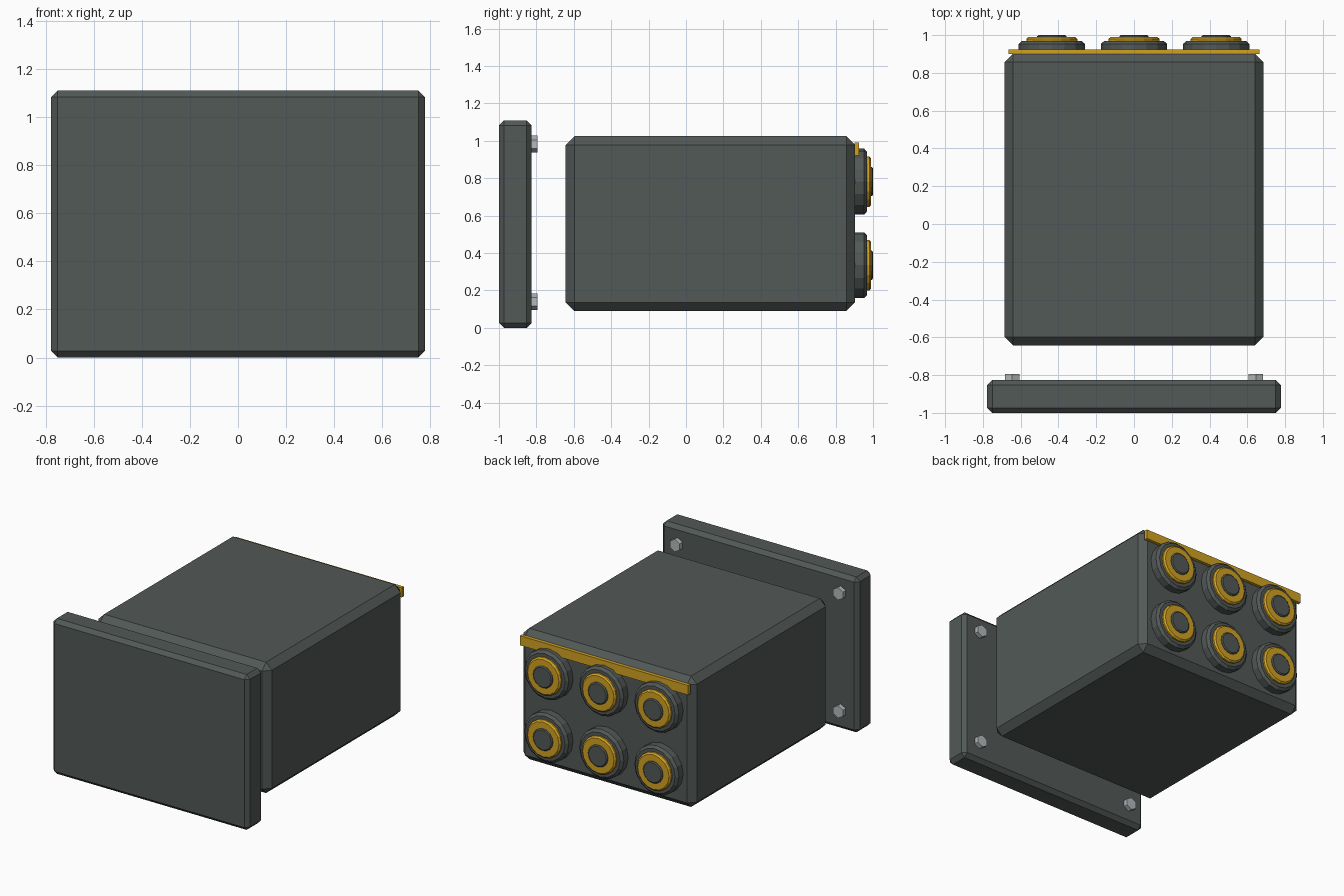
import bpy
import math

if "Cube" in bpy.data.objects:
    bpy.data.objects.remove(bpy.data.objects["Cube"], do_unlink=True)


def material(name, colour):
    mat = bpy.data.materials.new(name)
    mat.use_nodes = True
    mat.diffuse_color = (*colour, 1)
    mat.node_tree.nodes["Principled BSDF"].inputs["Base Color"].default_value = (*colour, 1)
    return mat


dark = material("dark grey", (0.085, 0.1, 0.094))
gold = material("gold yellow", (0.64, 0.36, 0.015))
steel = material("light steel", (0.46, 0.48, 0.5))


def add_mesh(name, verts, faces, mat):
    mesh = bpy.data.meshes.new(name)
    mesh.from_pydata(verts, [], faces)
    mesh.materials.append(mat)
    obj = bpy.data.objects.new(name, mesh)
    bpy.context.collection.objects.link(obj)
    return obj


def box(name, low, high, mat, bevel=0):
    bpy.ops.mesh.primitive_cube_add(size=1)
    obj = bpy.context.object
    obj.name = name
    obj.location = [(a + b) / 2 for a, b in zip(low, high)]
    obj.scale = [b - a for a, b in zip(low, high)]
    bpy.ops.object.transform_apply(location=False, rotation=False, scale=True)
    obj.data.materials.append(mat)
    if bevel:
        mod = obj.modifiers.new("chamfer", "BEVEL")
        mod.width = bevel
        mod.segments = 1
    return obj


def turned(name, x, z, profile, sides, mat):
    """Closed solid turned about the y axis from (radius, y) points."""
    verts = []
    for r, y in profile:
        for i in range(sides):
            a = math.tau * i / sides
            verts.append((r * math.sin(a), y, r * math.cos(a)))
    faces = [tuple(reversed(range(sides)))]
    for k in range(len(profile) - 1):
        for i in range(sides):
            j = (i + 1) % sides
            faces.append((k * sides + i, k * sides + j,
                          (k + 1) * sides + j, (k + 1) * sides + i))
    last = (len(profile) - 1) * sides
    faces.append(tuple(range(last, last + sides)))
    # Wind every face outward
    obj = add_mesh(name, verts, [tuple(reversed(f)) for f in faces], mat)
    obj.location = (x, 0, z)
    return obj


# Front armour plate and main housing
box("front_plate", (-0.777, -1, 0), (0.777, -0.825, 1.11), dark, 0.027)
box("housing", (-0.686, -0.643, 0.09), (0.686, 0.903, 1.025), dark, 0.046)

# Trim strip across the top of the rear face
box("rear_trim_strip", (-0.665, 0.9, 0.922), (0.665, 0.925, 0.99), gold)

# Hexagonal bolts on the back of the plate
for x in (-0.645, 0.645):
    for z in (0.14, 0.983):
        turned("plate_bolt", x, z, [(0.045, -0.83), (0.045, -0.794)], 6, steel)

# Two rows of three rear ports: collar, gold ring and cap
for z in (0.335, 0.782):
    for x in (-0.435, 0, 0.435):
        turned("port_collar", x, z,
               [(0.176, 0.89), (0.176, 0.953), (0.158, 0.969)], 16, dark)
        turned("port_ring", x, z,
               [(0.135, 0.96), (0.135, 0.98), (0.124, 0.99)], 16, gold)
        turned("port_cap", x, z,
               [(0.078, 0.985), (0.078, 0.994), (0.07, 1.0)], 16, dark)
